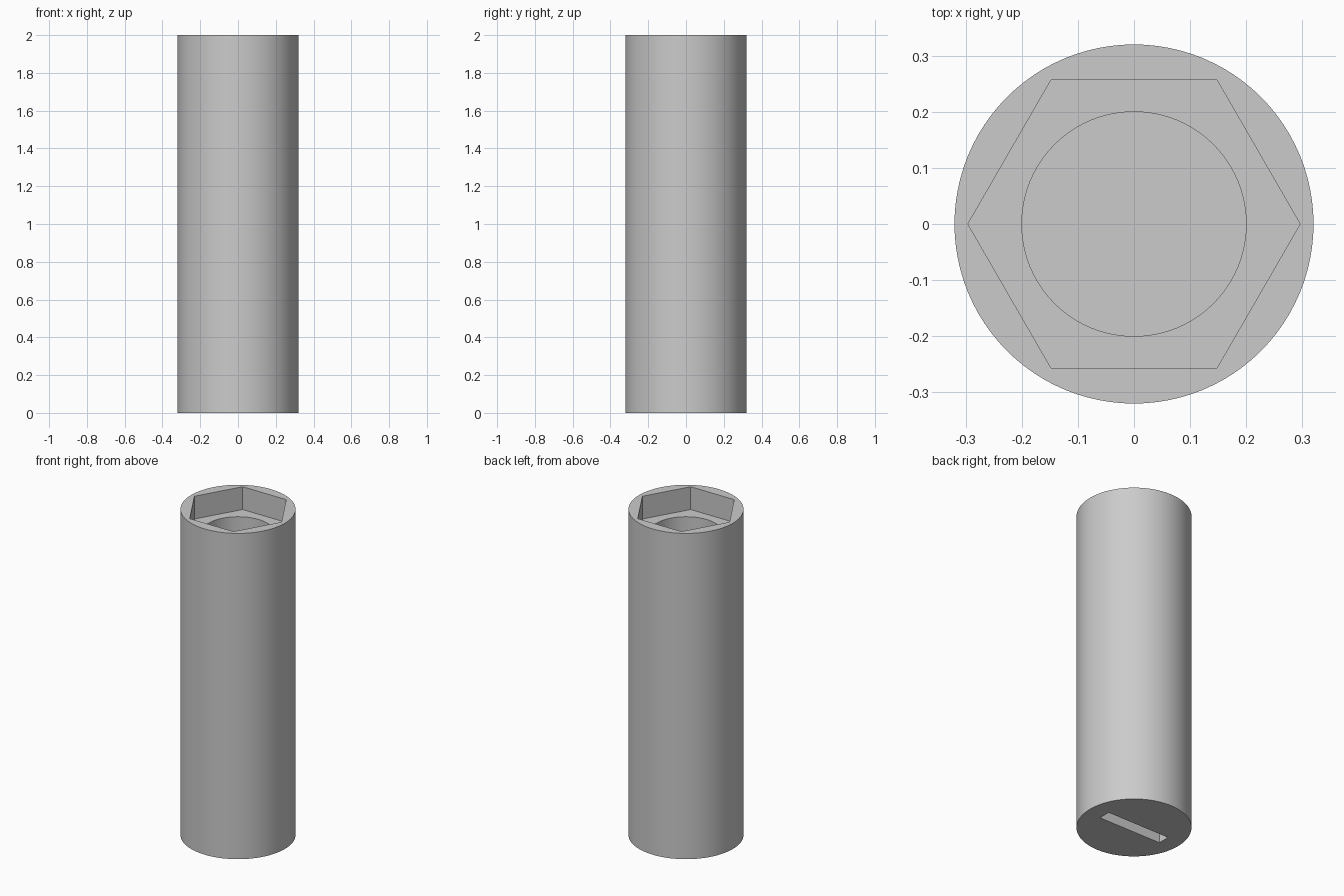
import bpy
import bmesh
from math import cos, sin, tau

RADIUS, HEIGHT = 0.32, 2.0
HEX_RADIUS, HEX_DEPTH = 0.296, 0.14
BORE_RADIUS, BORE_FLOOR = 0.2, 0.2
SLOT_LENGTH, SLOT_WIDTH, SLOT_DEPTH = 0.43, 0.075, 0.1
MARGIN = 0.1  # how far cutters reach past the surface

default_cube = bpy.data.objects.get("Cube")
if default_cube:
    bpy.data.objects.remove(default_cube, do_unlink=True)

grey = bpy.data.materials.new("plain grey")
grey.use_nodes = True
colour = (0.6, 0.6, 0.6, 1.0)
grey.diffuse_color = colour
for node in grey.node_tree.nodes:
    if node.type == "BSDF_PRINCIPLED":
        node.inputs["Base Color"].default_value = colour


def prism(name, outline, bottom, top):
    """Upright solid with the given outline, from bottom to top."""
    bm = bmesh.new()
    base = bm.faces.new([bm.verts.new((x, y, bottom)) for x, y in outline])
    moved = bmesh.ops.extrude_face_region(bm, geom=[base])["geom"]
    for vert in moved:
        if isinstance(vert, bmesh.types.BMVert):
            vert.co.z = top
    bmesh.ops.recalc_face_normals(bm, faces=bm.faces)
    mesh = bpy.data.meshes.new(name)
    bm.to_mesh(mesh)
    bm.free()
    mesh.materials.append(grey)
    obj = bpy.data.objects.new(name, mesh)
    bpy.context.collection.objects.link(obj)
    return obj


def polygon(sides, radius):
    return [(radius * cos(tau * i / sides), radius * sin(tau * i / sides))
            for i in range(sides)]


def carve(body, cutter):
    """Subtract the cutter from the body, then discard it."""
    cutter.hide_render = True
    mod = body.modifiers.new(cutter.name, "BOOLEAN")
    mod.operation = "DIFFERENCE"
    mod.solver = "EXACT"
    mod.object = cutter
    bpy.ops.object.modifier_apply(modifier=mod.name)
    bpy.data.objects.remove(cutter, do_unlink=True)


# Cylindrical sleeve
sleeve = prism("sleeve", polygon(96, RADIUS), 0, HEIGHT)
bpy.ops.object.select_all(action="DESELECT")
bpy.context.view_layer.objects.active = sleeve
sleeve.select_set(True)

# Hexagonal recess in the top, with a round blind bore below it
carve(sleeve, prism("hex_recess", polygon(6, HEX_RADIUS),
                    HEIGHT - HEX_DEPTH, HEIGHT + MARGIN))
carve(sleeve, prism("bore", polygon(96, BORE_RADIUS),
                    BORE_FLOOR, HEIGHT + MARGIN))

# Straight slot across the underside
hx, hy = SLOT_LENGTH / 2, SLOT_WIDTH / 2
carve(sleeve, prism("slot", [(-hx, -hy), (hx, -hy), (hx, hy), (-hx, hy)],
                    -MARGIN, SLOT_DEPTH))

bpy.ops.object.shade_smooth_by_angle()
